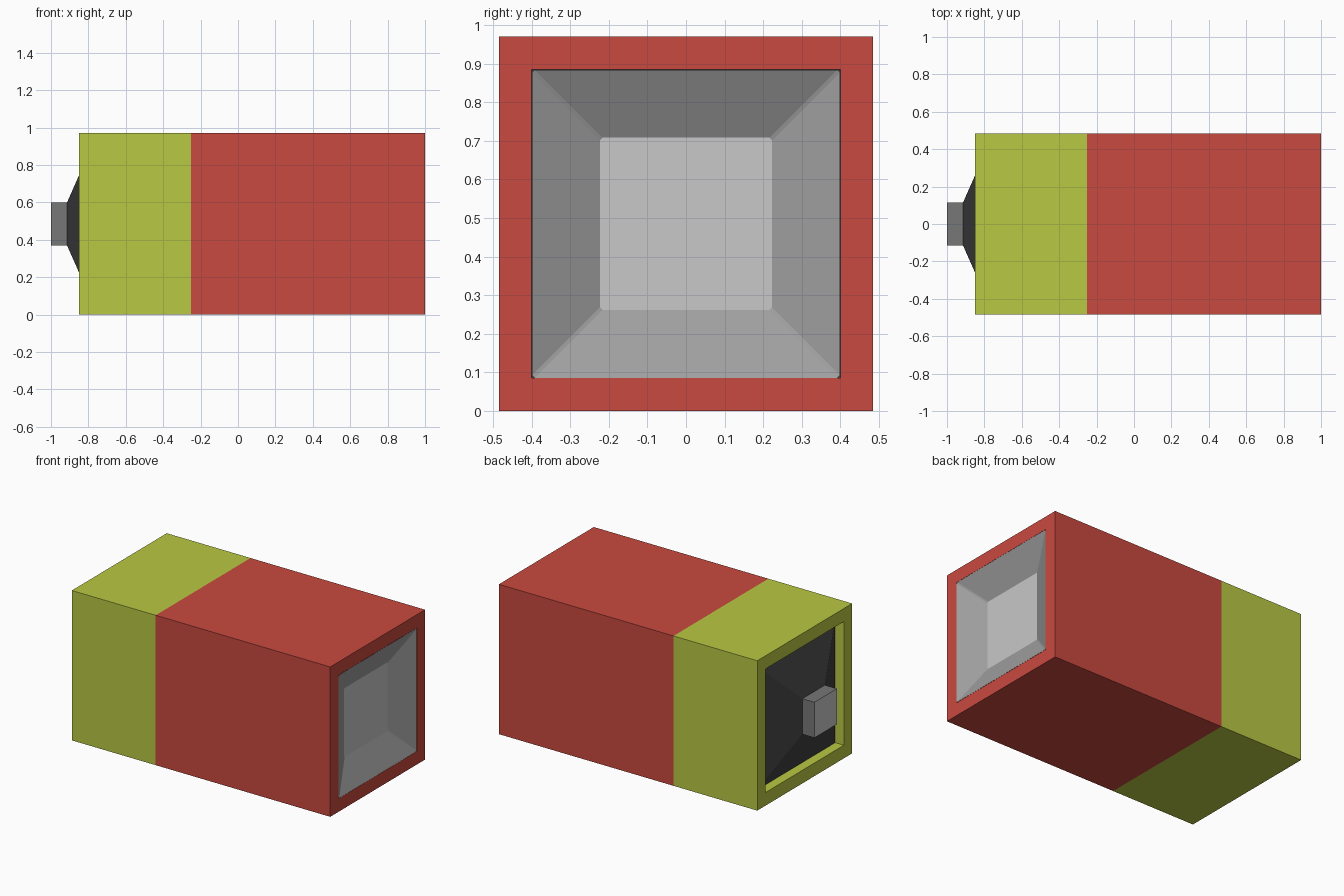
import bpy
import bmesh

if "Cube" in bpy.data.objects:
    bpy.data.objects.remove(bpy.data.objects["Cube"])

CZ = 0.485  # height of the long axis


def material(name, rgb):
    m = bpy.data.materials.new(name)
    m.diffuse_color = (*rgb, 1)
    m.use_nodes = True
    m.node_tree.nodes["Principled BSDF"].inputs["Base Color"].default_value = m.diffuse_color
    return m


RED = material("red", (0.584, 0.067, 0.050))
YELLOW = material("yellow green", (0.485, 0.578, 0.056))
DARK = material("dark grey", (0.051, 0.051, 0.051))
MID = material("mid grey", (0.184, 0.184, 0.184))
PALE = material("pale grey", (0.352, 0.352, 0.352))
LIGHT = material("light grey", (0.578, 0.578, 0.578))


def section(x, h, cut):
    """Square of half size h across the x axis, corners optionally cut."""
    if not cut:
        pts = [(-h, -h), (h, -h), (h, h), (-h, h)]
    else:
        k = h - cut
        pts = [(-k, -h), (k, -h), (h, -k), (h, k),
               (k, h), (-k, h), (-h, k), (-h, -k)]
    return [(x, y, CZ + z) for y, z in pts]


def loft(name, rings, mats, rule, cut=0, closed=False, cap=False, facing=0):
    """Skin square rings (x, half size); rule(face) picks the material."""
    bm = bmesh.new()
    loops = [[bm.verts.new(p) for p in section(x, h, cut)] for x, h in rings]
    pairs = list(zip(loops, loops[1:]))
    if closed:
        pairs.append((loops[-1], loops[0]))
    for a, b in pairs:
        n = len(a)
        for i in range(n):
            j = (i + 1) % n
            bm.faces.new((a[i], a[j], b[j], b[i]))
    if cap:
        bm.faces.new(loops[-1])
    bmesh.ops.recalc_face_normals(bm, faces=bm.faces)
    bm.normal_update()
    # open shells must face out of their end of the sleeve
    if facing and sum(f.normal.x * f.calc_area() for f in bm.faces) * facing < 0:
        bmesh.ops.reverse_faces(bm, faces=bm.faces)
    bm.normal_update()
    for f in bm.faces:
        f.material_index = rule(f)
    me = bpy.data.meshes.new(name)
    bm.to_mesh(me)
    bm.free()
    for m in mats:
        me.materials.append(m)
    ob = bpy.data.objects.new(name, me)
    bpy.context.collection.objects.link(ob)
    return ob


def is_end(f):
    return int(abs(f.normal.x) > 0.99)


# Square sleeve, yellow at the back and red at the front
loft("sleeve",
     [(-0.85, 0.485), (-0.25, 0.485), (1.0, 0.485),
      (1.0, 0.4), (-0.25, 0.4), (-0.85, 0.4)],
     [RED, YELLOW],
     lambda f: int(f.calc_center_median().x < -0.25), closed=True)

# Front recess with a light flat floor
loft("front_recess", [(1.0, 0.399), (0.915, 0.223)], [PALE, LIGHT], is_end,
     cut=0.007, cap=True, facing=1)

# Dark tapered plug at the back
loft("back_plug", [(-0.788, 0.4), (-0.914, 0.115)], [DARK], lambda f: 0,
     cap=True, facing=-1)

# Small square knob with a light end
loft("back_knob", [(-0.912, 0.115), (-1.0, 0.115)], [MID, LIGHT], is_end,
     cap=True, facing=-1)
